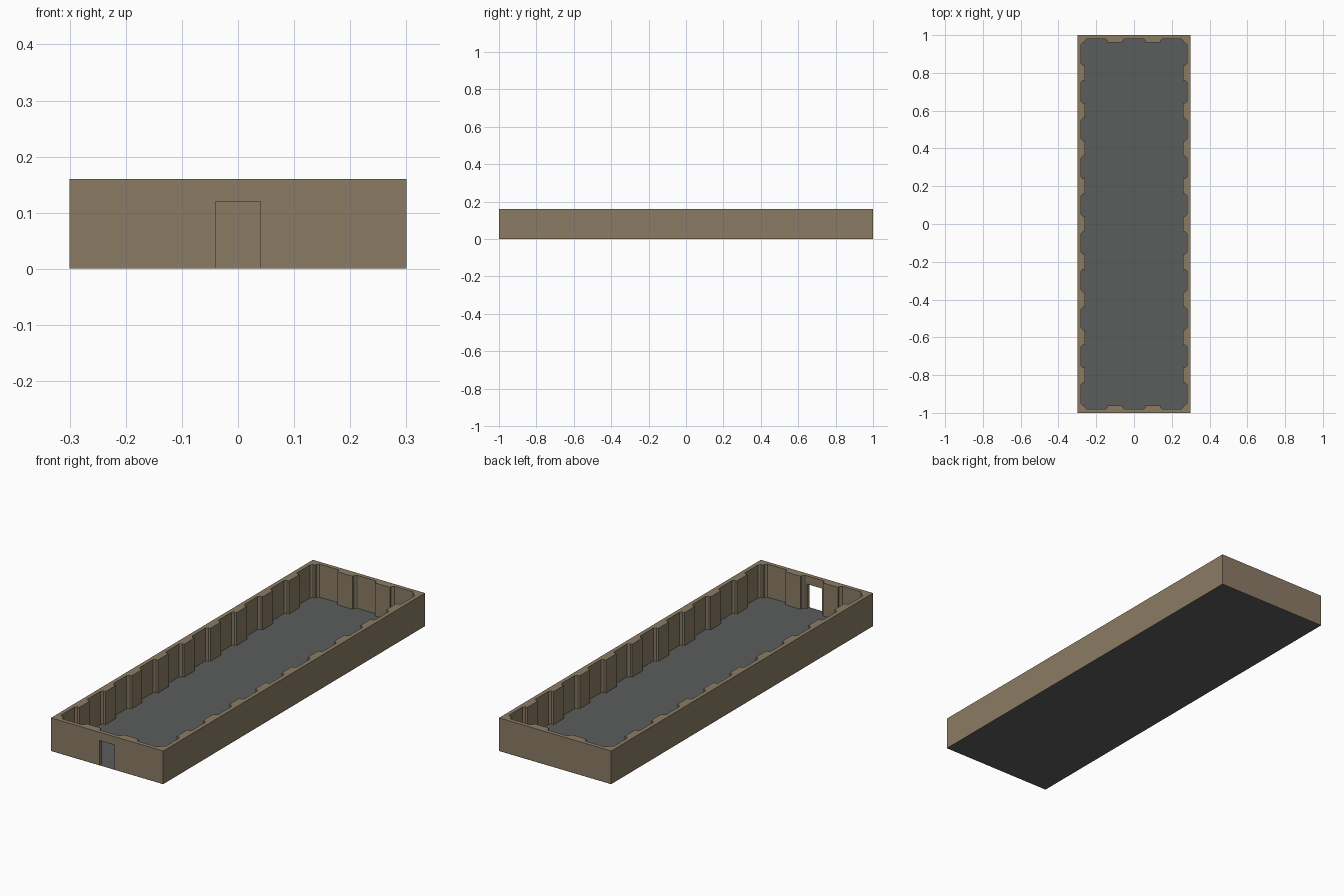
import bpy, bmesh
from mathutils import Vector

if "Cube" in bpy.data.objects:
    bpy.data.objects.remove(bpy.data.objects["Cube"], do_unlink=True)

HX, HY, HEIGHT = 0.3, 1.0, 0.16
PANEL = 0.2            # wall module length
BASE = 0.0005          # walls sit just above the floor sheet


def material(name, colour):
    m = bpy.data.materials.new(name)
    m.use_nodes = True
    m.diffuse_color = (*colour, 1)
    m.node_tree.nodes["Principled BSDF"].inputs["Base Color"].default_value = (*colour, 1)
    return m


def add_object(name, bm, mat):
    mesh = bpy.data.meshes.new(name)
    bm.to_mesh(mesh)
    bm.free()
    mesh.materials.append(mat)
    ob = bpy.data.objects.new(name, mesh)
    bpy.context.scene.collection.objects.link(ob)
    return ob


stone = material("brown stone", (0.258, 0.202, 0.130))
slate = material("grey slate", (0.102, 0.110, 0.105))

# Inner outline: every panel is a chamfered recess between two half pillars
recess = [(0.04, 0.04), (0.04, 0.03), (0.05, 0.02),
          (0.15, 0.02), (0.16, 0.03), (0.16, 0.04)]
corners = [Vector(c) for c in ((-HX, -HY), (HX, -HY), (HX, HY), (-HX, HY))]
inner = []
for i, start in enumerate(corners):
    along = corners[(i + 1) % 4] - start
    count = round(along.length / PANEL)
    along.normalize()
    inward = Vector((-along.y, along.x))
    side = [start + along * (p * PANEL + s) + inward * d
            for p in range(count) for s, d in recess]
    inner += side[:-1]   # the last point is the next side's first

# Walls: ring between the outer and inner outlines, raised to full height
bm = bmesh.new()
edges = []
for loop in (corners, inner):
    verts = [bm.verts.new((p.x, p.y, BASE)) for p in loop]
    edges += [bm.edges.new((v, verts[i - 1])) for i, v in enumerate(verts)]
bmesh.ops.triangle_fill(bm, edges=edges, use_beauty=True, normal=(0, 0, 1))
raised = bmesh.ops.extrude_face_region(bm, geom=bm.faces[:])
top = [g for g in raised["geom"] if isinstance(g, bmesh.types.BMVert)]
bmesh.ops.translate(bm, verts=top, vec=(0, 0, HEIGHT - BASE))
bmesh.ops.recalc_face_normals(bm, faces=bm.faces[:])
walls = add_object("pillared_walls", bm, stone)

# Doorway cut through the front wall
bm = bmesh.new()
bmesh.ops.create_cube(bm, size=1)
bmesh.ops.scale(bm, verts=bm.verts, vec=(0.08, 0.1, 0.24))
bmesh.ops.translate(bm, verts=bm.verts, vec=(0, -HY, 0))
cutter = add_object("doorway_cutter", bm, stone)
cut = walls.modifiers.new("doorway", 'BOOLEAN')
cut.operation = 'DIFFERENCE'
cut.solver = 'EXACT'
cut.object = cutter

# Apply the cut so the helper can go
bpy.context.view_layer.update()
result = bpy.data.meshes.new_from_object(
    walls.evaluated_get(bpy.context.evaluated_depsgraph_get()))
walls.modifiers.clear()
walls.data = result
bpy.data.objects.remove(cutter, do_unlink=True)

# Floor sheet under the whole hall
bm = bmesh.new()
bm.faces.new([bm.verts.new((c.x, c.y, 0)) for c in corners])
add_object("floor", bm, slate)
